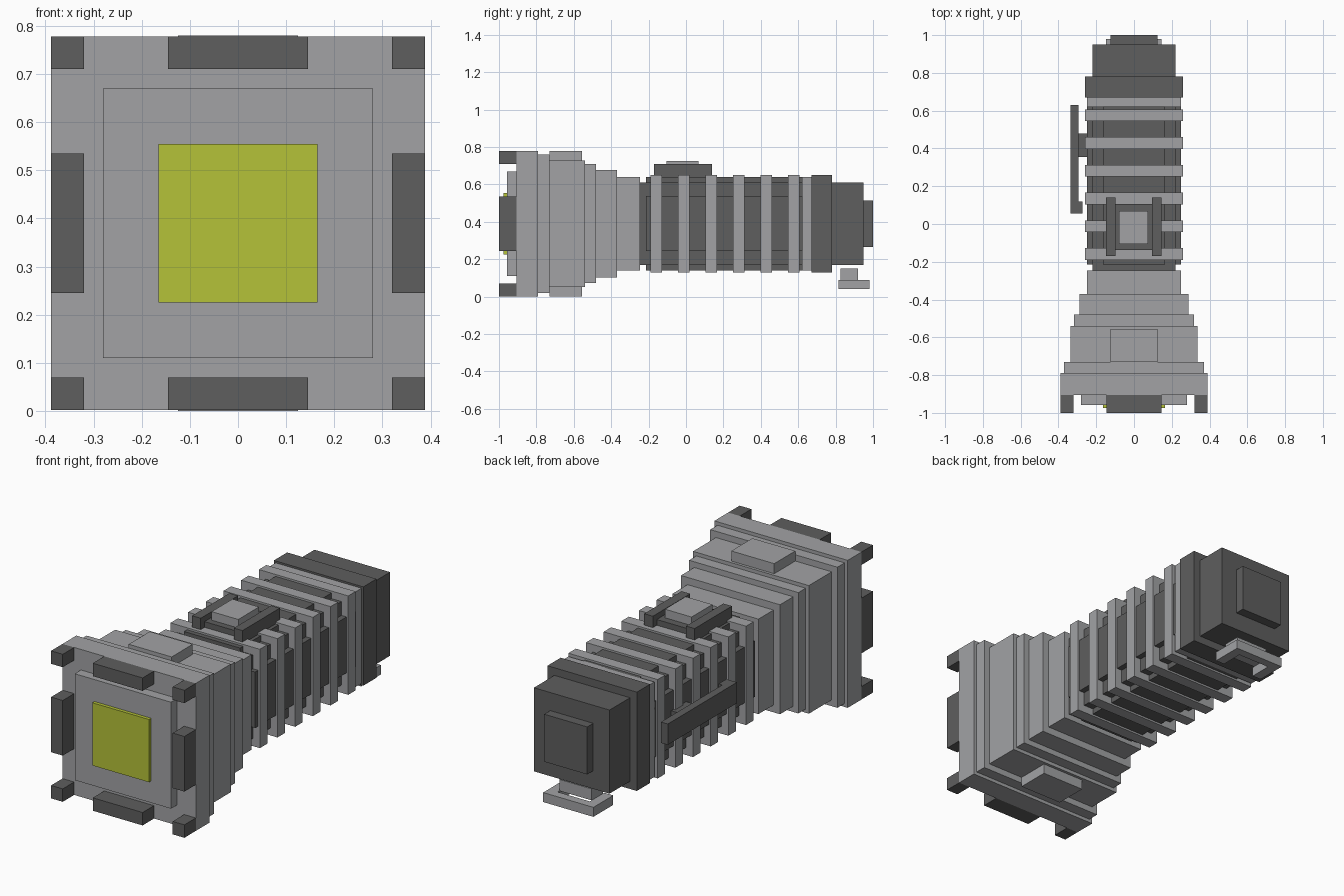
import bpy
import bmesh

old = bpy.data.objects.get("Cube")
if old:
    bpy.data.objects.remove(old, do_unlink=True)

MID = 0.39  # height of the long axis


def material(name, rgb):
    m = bpy.data.materials.new(name)
    m.use_nodes = True
    m.diffuse_color = (*rgb, 1)
    bsdf = next(n for n in m.node_tree.nodes if n.type == 'BSDF_PRINCIPLED')
    bsdf.inputs["Base Color"].default_value = (*rgb, 1)
    return m


light = material("light grey", (0.36, 0.365, 0.375))
dark = material("dark grey", (0.112, 0.112, 0.112))
lens_yellow = material("lens yellow", (0.46, 0.54, 0.04))


def box(name, x, y, z, mat):
    """Box given by its (low, high) extents on each axis."""
    mesh = bpy.data.meshes.new(name)
    bm = bmesh.new()
    bmesh.ops.create_cube(bm, size=1)
    for v in bm.verts:
        v.co = [r[0] if c < 0 else r[1] for c, r in zip(v.co, (x, y, z))]
    bm.to_mesh(mesh)
    bm.free()
    mesh.materials.append(mat)
    ob = bpy.data.objects.new(name, mesh)
    bpy.context.collection.objects.link(ob)
    return ob


def section(name, y0, y1, half, mat, half_z=None):
    """Block centred on the long axis."""
    hz = half_z or half
    return box(name, (-half, half), (y0, y1), (MID - hz, MID + hz), mat)


# Stepped head, narrowing towards the grip
head_steps = [(-0.905, 0.388), (-0.79, 0.37), (-0.73, 0.337),
              (-0.54, 0.318), (-0.48, 0.288), (-0.37, 0.25)]
ends = [y for y, _ in head_steps[1:]] + [-0.245]
for (start, half), end in zip(head_steps, ends):
    section("head_step", start, end, half, light)

# Raised pads above and below the head
for z in ((0.7, 0.78), (0.0, 0.08)):
    box("head_pad", (-0.125, 0.125), (-0.73, -0.555), z, light)

# Lens and its surround
section("lens_surround", -0.957, -0.9, 0.28, light)
section("lens", -0.975, -0.95, 0.165, lens_yellow)

# Bezel guards: four corners and four edge middles
low, high, middle = (-0.388, -0.32), (0.32, 0.388), (-0.145, 0.145)
for x in (low, middle, high):
    for z in (low, middle, high):
        if not (x == middle and z == middle):
            box("bezel_guard", x, (-1, -0.905), [MID + c for c in z], dark)

# Grip core with raised panels and ribs
section("grip_core", -0.25, 0.7, 0.22, dark)
section("grip_side_panels", -0.215, 0.625, 0.25, dark, 0.147)
section("grip_top_panels", -0.215, 0.625, 0.163, dark, 0.25)
for i in range(6):
    y = -0.19 + i * 0.147
    section("grip_rib", y, y + 0.062, 0.26, light)
section("rear_collar", 0.62, 0.675, 0.25, light)

# Tail cap
section("tail_ring", 0.67, 0.78, 0.26, dark)
section("tail_cap", 0.78, 0.95, 0.22, dark)
section("tail_button", 0.95, 1.0, 0.125, dark)

# Switch on top
for x in ((-0.148, -0.098), (0.095, 0.145)):
    box("switch_rail", x, (-0.17, 0.14), (0.62, 0.71), dark)
box("switch_base", (-0.1, 0.097), (-0.138, 0.107), (0.62, 0.68), dark)
box("switch_button", (-0.08, 0.075), (-0.105, 0.068), (0.66, 0.725), light)

# Pocket clip on the right side
clip_z = (0.335, 0.445)
box("clip_arm", (-0.335, -0.295), (0.055, 0.63), clip_z, dark)
box("clip_tip", (-0.335, -0.273), (0.055, 0.12), clip_z, dark)
box("clip_mount", (-0.305, -0.24), (0.355, 0.48), (0.345, 0.435), dark)

# Lanyard loop under the tail
loop_z = (0.04, 0.09)
for x in ((-0.147, -0.095), (0.093, 0.145)):
    box("loop_arm", x, (0.815, 0.935), loop_z, light)
box("loop_bar", (-0.147, 0.145), (0.935, 0.98), loop_z, light)
box("loop_mount", (-0.095, 0.093), (0.825, 0.92), (0.09, 0.15), light)
